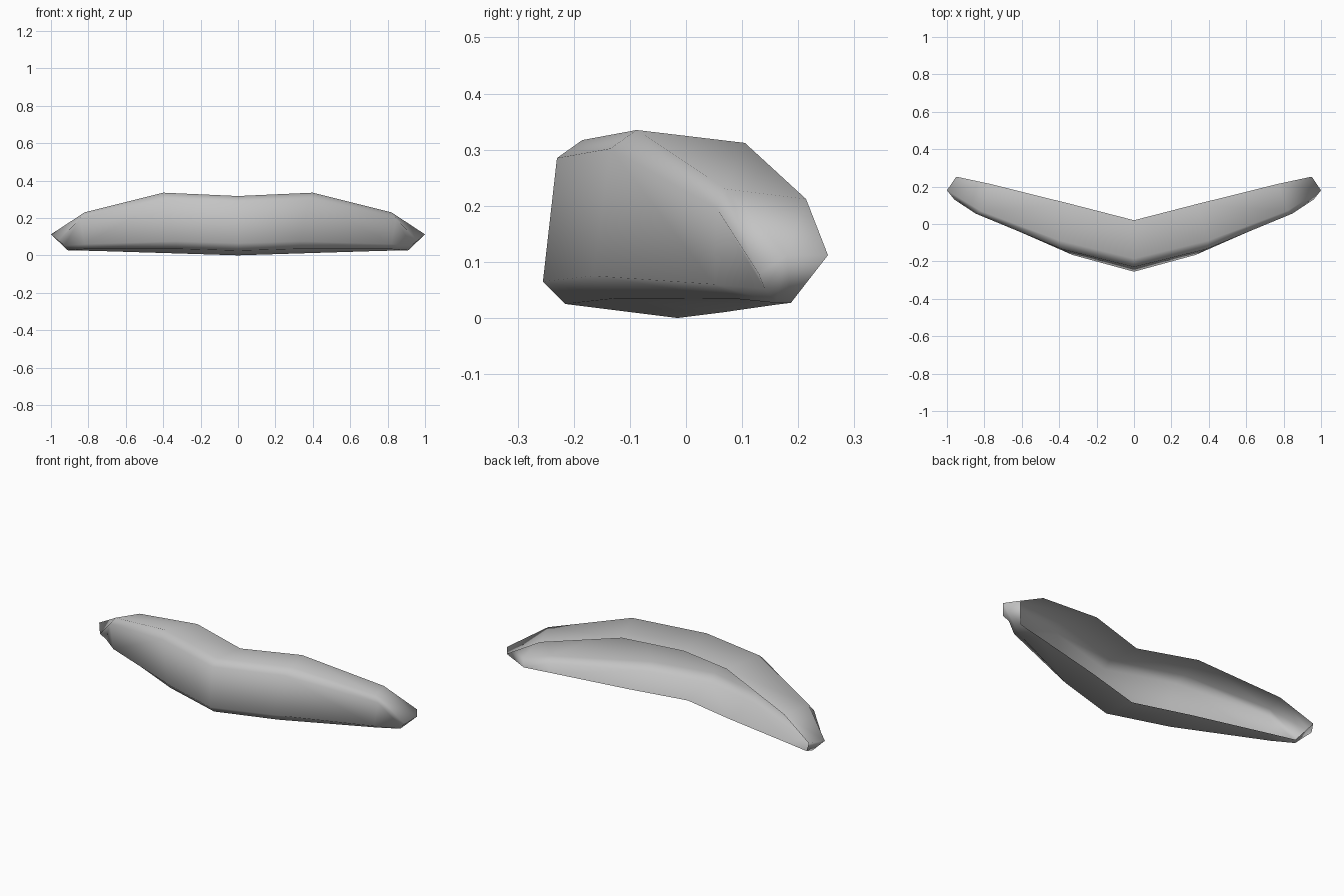
import bpy, bmesh

if "Cube" in bpy.data.objects:
    bpy.data.objects.remove(bpy.data.objects["Cube"])

# cross-sections of the right half, from the middle to the tip:
# back top, top, front high, front low, front underside, back bottom
SECTIONS = [
    [(0, .02, .294), (0, -.185, .317), (0, -.23, .285),
     (0, -.255, .065), (0, -.215, .025), (0, -.015, 0)],
    [(.33, .105, .312), (.40, -.088, .335), (.385, -.135, .302),
     (.33, -.165, .075), (.34, -.125, .035), (.32, .065, .01)],
    [(.768, .214, .212), (.82, .07, .23), (.845, .055, .195),
     (.82, .05, .06), (.81, .09, .034), (.74, .155, .023)],
    [(.95, .253, .112), (1, .18, .112), (.96, .13, .078),
     (.928, .14, .052), (.91, .16, .027), (.89, .187, .027)],
]

grey = bpy.data.materials.new("light_grey")
grey.diffuse_color = (.55, .55, .55, 1)
grey.use_nodes = True
grey.node_tree.nodes["Principled BSDF"].inputs["Base Color"].default_value = grey.diffuse_color

# swept-back shell, open along the back, closed at the tip
bm = bmesh.new()
rings = [[bm.verts.new(p) for p in sec] for sec in SECTIONS]
for a, b in zip(rings, rings[1:]):
    for i in range(5):
        bm.faces.new((a[i], a[i + 1], b[i + 1], b[i]))
# tip cap, split into strips between its upper and lower points
t = rings[-1]
bm.faces.new((t[0], t[1], t[5]))
bm.faces.new((t[1], t[4], t[5]))
bm.faces.new((t[1], t[2], t[3], t[4]))

# mirrored left half
geom = bm.verts[:] + bm.edges[:] + bm.faces[:]
bmesh.ops.mirror(bm, geom=geom, axis='X', merge_dist=.0005)
bmesh.ops.remove_doubles(bm, verts=bm.verts[:], dist=.0005)
bmesh.ops.recalc_face_normals(bm, faces=bm.faces[:])

# make sure the shell faces outwards, and smooth it all over
top = max(bm.faces, key=lambda f: f.calc_center_median().z)
if top.normal.z < 0:
    bmesh.ops.reverse_faces(bm, faces=bm.faces[:])
for f in bm.faces:
    f.smooth = True

mesh = bpy.data.meshes.new("curved_shell")
bm.to_mesh(mesh)
bm.free()
mesh.materials.append(grey)
shell = bpy.data.objects.new("curved_shell", mesh)
bpy.context.collection.objects.link(shell)
